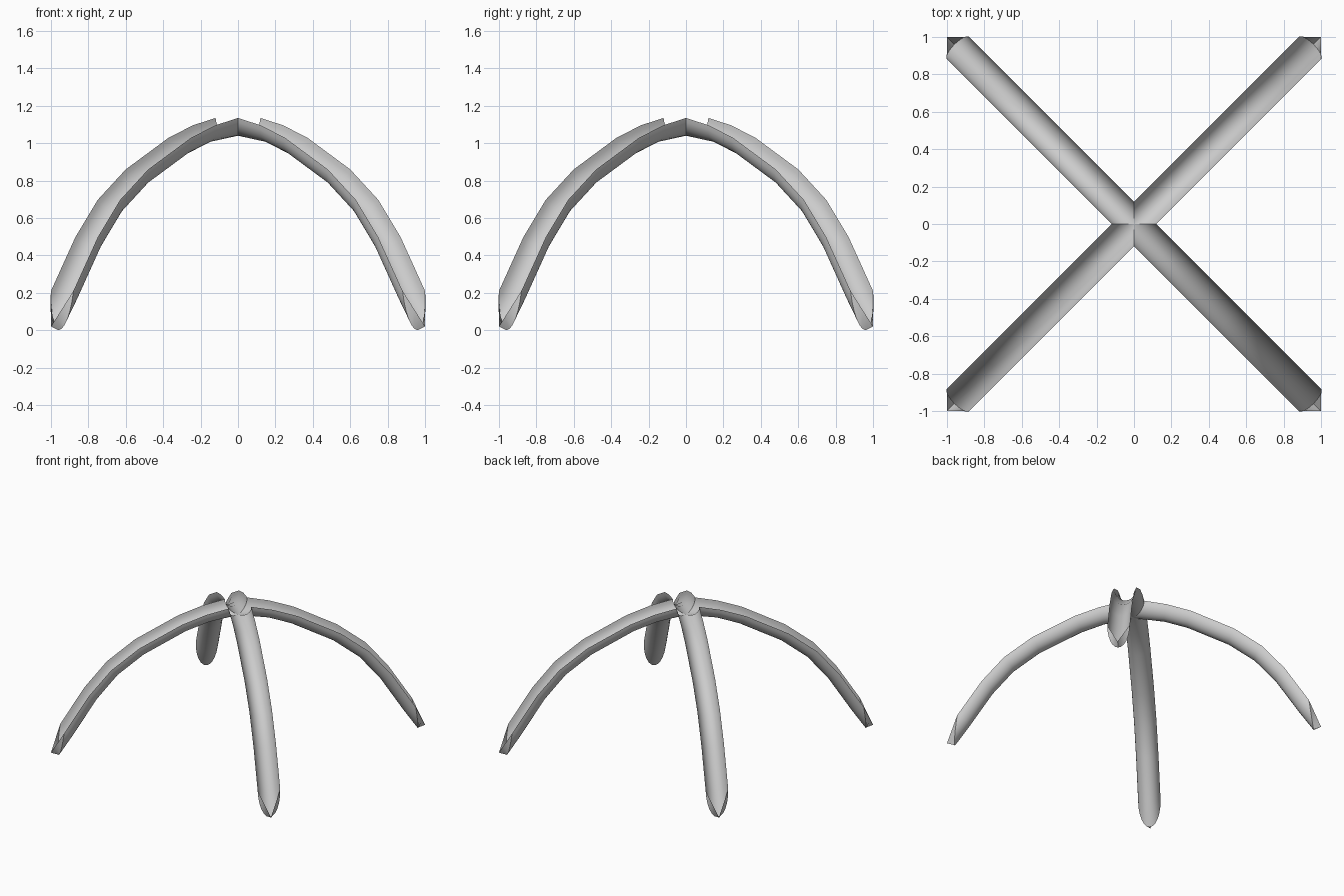
import bpy, bmesh, math
from mathutils import Vector, Matrix

cube = bpy.data.objects.get("Cube")
if cube:
    bpy.data.objects.remove(cube, do_unlink=True)

ROOT2 = math.sqrt(2)
HALF = 0.12 / ROOT2      # half width of a rib
DEPTH = 0.095            # depth of the trough
SIDES = 12               # faces across the trough

# One flat colour
stone = bpy.data.materials.new("light_grey")
stone.use_nodes = True
GREY = (0.6, 0.6, 0.6, 1)
stone.diffuse_color = GREY
stone.node_tree.nodes["Principled BSDF"].inputs["Base Color"].default_value = GREY

# Arch of the rib's upper edges: (plan position, height)
ARCH = [(0, 1.135), (0.12, 1.096), (0.25, 1.03), (0.48, 0.86),
        (0.63, 0.697), (0.75, 0.497), (0.88, 0.21)]
path = [Vector(((t + 0.06) * ROOT2, 0, z)) for t, z in ARCH]
angles = [math.pi * i / SIDES for i in range(SIDES + 1)]


def half_round(mid, low):
    """Trough section from one edge through the low point to the other."""
    return [mid + Vector((0, HALF * math.cos(a), 0)) + (low - mid) * math.sin(a)
            for a in angles]


def rib_rings():
    # Mitred section where the four ribs meet
    top = path[0].z
    rings = [[Vector((HALF * abs(math.cos(a)), HALF * math.cos(a),
                      top - DEPTH * math.sin(a))) for a in angles]]
    # Sections square to the arch
    for i in range(1, len(path)):
        along = (path[min(i + 1, len(path) - 1)] - path[i - 1]).normalized()
        down = Vector((along.z, 0, -along.x))
        rings.append(half_round(path[i], path[i] + down * DEPTH))
    # Rounded foot, then the pointed corner rim
    end = path[-1]
    rings.append(half_round(end, Vector((0.96 * ROOT2, 0, 0))))
    rings.append([Vector((ROOT2 - HALF * abs(math.cos(a)), HALF * math.cos(a),
                          0.02 + (end.z - 0.02) * abs(math.cos(a))))
                  for a in angles])
    return rings


def build_rib(name, turn):
    bm = bmesh.new()
    rows = [[bm.verts.new(p) for p in ring] for ring in rib_rings()]
    for a, b in zip(rows, rows[1:]):
        for i in range(SIDES):
            bm.faces.new((a[i], a[i + 1], b[i + 1], b[i]))
    bmesh.ops.remove_doubles(bm, verts=bm.verts, dist=0.0005)
    bmesh.ops.rotate(bm, verts=bm.verts, cent=(0, 0, 0),
                     matrix=Matrix.Rotation(turn, 3, 'Z'))
    mesh = bpy.data.meshes.new(name)
    bm.to_mesh(mesh)
    bm.free()
    mesh.materials.append(stone)
    rib = bpy.data.objects.new(name, mesh)
    bpy.context.collection.objects.link(rib)
    bpy.ops.object.select_all(action='DESELECT')
    rib.select_set(True)
    bpy.context.view_layer.objects.active = rib
    bpy.ops.object.shade_smooth_by_angle(angle=math.radians(50))


# Four ribs running to the corners
for k, name in enumerate(("back_left_rib", "back_right_rib",
                          "front_right_rib", "front_left_rib")):
    build_rib(name, math.pi / 4 + k * math.pi / 2)
